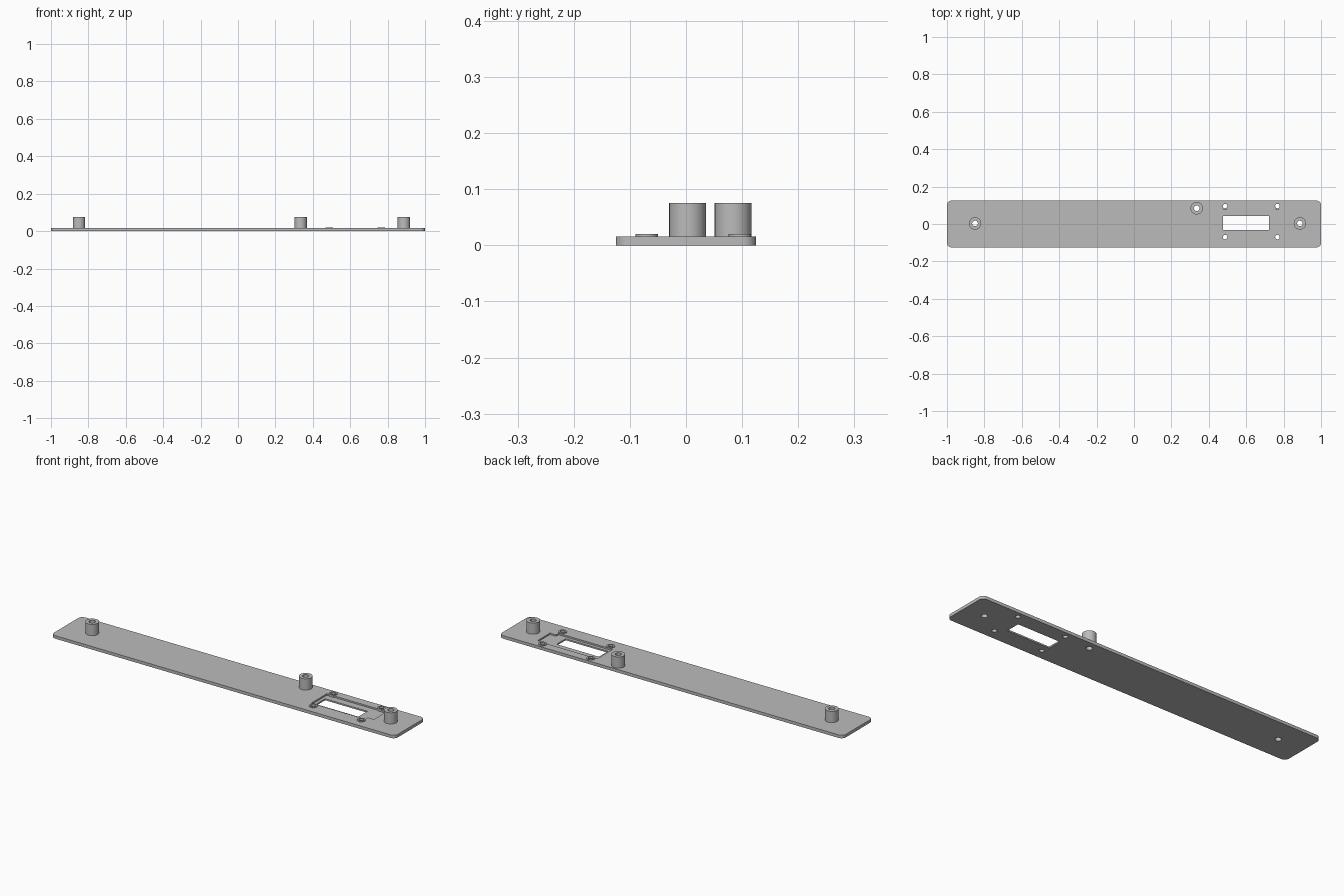
import bpy, bmesh, math

cube = bpy.data.objects.get("Cube")
if cube:
    bpy.data.objects.remove(cube, do_unlink=True)

PLATE_TOP = 0.016
FLOOR = 0.008

grey = bpy.data.materials.new("light_grey")
grey.use_nodes = True
COLOUR = (0.5, 0.5, 0.5, 1)
grey.diffuse_color = COLOUR
grey.node_tree.nodes["Principled BSDF"].inputs["Base Color"].default_value = COLOUR


def circle(cx, cy, r, n=32):
    return [(cx + r * math.cos(2 * math.pi * i / n),
             cy + r * math.sin(2 * math.pi * i / n)) for i in range(n)]


def rectangle(x0, x1, y0, y1):
    return [(x0, y0), (x1, y0), (x1, y1), (x0, y1)]


def rounded_rectangle(hx, hy, r, steps=8):
    points = []
    for k, (sx, sy) in enumerate([(1, 1), (-1, 1), (-1, -1), (1, -1)]):
        for i in range(steps + 1):
            a = math.pi / 2 * (k + i / steps)
            points.append((sx * (hx - r) + r * math.cos(a),
                           sy * (hy - r) + r * math.sin(a)))
    return points


def make_object(name, bm):
    bmesh.ops.recalc_face_normals(bm, faces=bm.faces)
    mesh = bpy.data.meshes.new(name)
    bm.to_mesh(mesh)
    bm.free()
    obj = bpy.data.objects.new(name, mesh)
    bpy.context.collection.objects.link(obj)
    mesh.materials.append(grey)
    return obj


def prisms(name, outlines, z0, z1):
    """Extrude each closed outline from z0 to z1."""
    bm = bmesh.new()
    for outline in outlines:
        low = [bm.verts.new((x, y, z0)) for x, y in outline]
        high = [bm.verts.new((x, y, z1)) for x, y in outline]
        bm.faces.new(low[::-1])
        bm.faces.new(high)
        n = len(low)
        for i in range(n):
            j = (i + 1) % n
            bm.faces.new((low[i], low[j], high[j], high[i]))
    return make_object(name, bm)


def tube(name, x, y, outer, inner, z0, z1):
    """Hollow cylinder with flat rims."""
    bm = bmesh.new()
    rings = [[bm.verts.new((px, py, z)) for px, py in circle(x, y, r)]
             for r, z in [(outer, z0), (outer, z1), (inner, z1), (inner, z0)]]
    for a, b in zip(rings, rings[1:] + rings[:1]):
        for i in range(len(a)):
            j = (i + 1) % len(a)
            bm.faces.new((a[i], a[j], b[j], b[i]))
    return make_object(name, bm)


def activate(obj):
    bpy.ops.object.select_all(action='DESELECT')
    obj.select_set(True)
    bpy.context.view_layer.objects.active = obj


def cut(obj, cutter):
    mod = obj.modifiers.new("cut", 'BOOLEAN')
    mod.operation = 'DIFFERENCE'
    mod.solver = 'EXACT'
    mod.object = cutter
    activate(obj)
    bpy.ops.object.modifier_apply(modifier=mod.name)
    bpy.data.objects.remove(cutter, do_unlink=True)


standoffs = {"left_end": (0.887, 0.003), "middle": (0.335, 0.084), "right_end": (-0.85, 0.003)}
bosses = [(x, y) for x in (0.487, 0.767) for y in (0.096, -0.07)]
STANDOFF_HOLE = 0.015
BOSS_HOLE = 0.012

# Rounded base plate
plate = prisms("base_plate", [rounded_rectangle(1, 0.125, 0.025)], 0, PLATE_TOP)

# Stepped shallow pocket in the upper face
pocket = [(0.46, -0.048), (0.775, -0.048), (0.775, -0.027), (0.81, -0.027),
          (0.81, 0.076), (0.775, 0.076), (0.775, 0.081), (0.46, 0.081)]
cut(plate, prisms("pocket_cutter", [pocket], FLOOR, 0.05))

# Window and screw holes right through the plate
openings = [rectangle(0.476, 0.722, -0.031, 0.044)]
openings += [circle(x, y, STANDOFF_HOLE) for x, y in standoffs.values()]
openings += [circle(x, y, BOSS_HOLE) for x, y in bosses]
cut(plate, prisms("opening_cutter", openings, -0.05, 0.05))
parts = [plate]

# Tall hollow standoffs
for name, (x, y) in standoffs.items():
    parts.append(tube(name + "_standoff", x, y, 0.033, STANDOFF_HOLE, PLATE_TOP - 0.001, 0.075))

# Low rings around the small screw holes
for i, (x, y) in enumerate(bosses):
    parts.append(tube(f"screw_boss_{i + 1}", x, y, 0.02, BOSS_HOLE, FLOOR, 0.02))

for part in parts:
    activate(part)
    bpy.ops.object.shade_smooth_by_angle(angle=math.radians(30))
